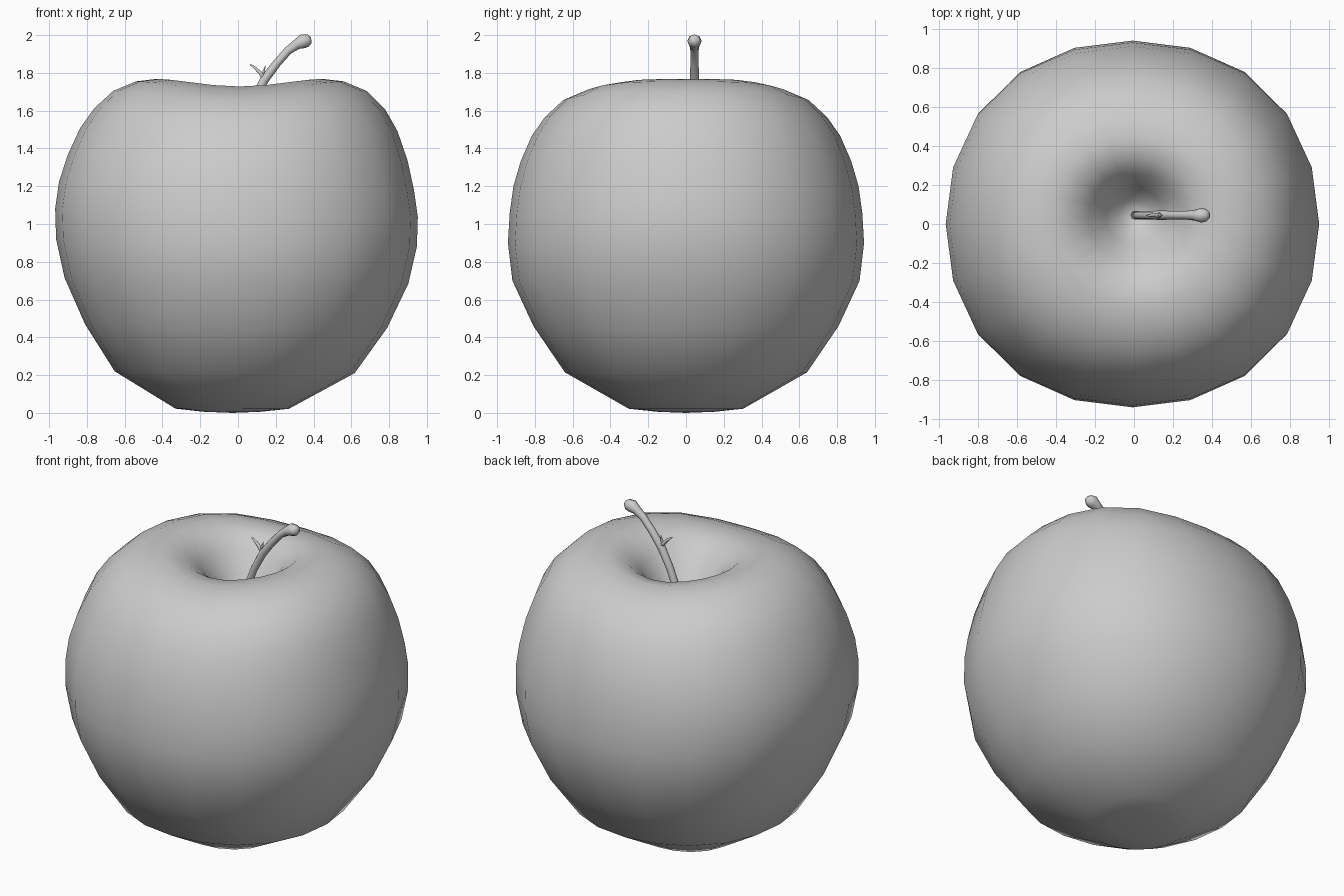
import bpy
import bmesh
from math import sin, cos, pi
from mathutils import Vector

cube = bpy.data.objects.get("Cube")
if cube:
    bpy.data.objects.remove(cube, do_unlink=True)

grey = bpy.data.materials.new("plain grey")
grey.use_nodes = True
colour = (0.6, 0.6, 0.6, 1)
grey.diffuse_color = colour
grey.node_tree.nodes["Principled BSDF"].inputs["Base Color"].default_value = colour


def loft(name, rings, start, end):
    """Skin closed rings of points, closing both ends with a fan."""
    bm = bmesh.new()
    loops = [[bm.verts.new(p) for p in ring] for ring in rings]
    n = len(loops[0])
    for a, b in zip(loops, loops[1:]):
        for i in range(n):
            j = (i + 1) % n
            bm.faces.new((a[i], a[j], b[j], b[i]))
    for loop, tip in ((loops[0], start), (loops[-1], end)):
        centre = bm.verts.new(tip)
        for i in range(n):
            bm.faces.new((loop[i], loop[(i + 1) % n], centre))
    bmesh.ops.recalc_face_normals(bm, faces=bm.faces[:])
    for f in bm.faces:
        f.smooth = True
    mesh = bpy.data.meshes.new(name)
    bm.to_mesh(mesh)
    bm.free()
    mesh.materials.append(grey)
    obj = bpy.data.objects.new(name, mesh)
    bpy.context.collection.objects.link(obj)


def tube(name, path, sides=8):
    """Round tube along (x, z, radius) points that bend in the xz plane."""
    pts = [Vector((x, 0.045, z)) for x, z, r in path]
    rings = []
    for i, p in enumerate(pts):
        t = (pts[min(i + 1, len(pts) - 1)] - pts[max(i - 1, 0)]).normalized()
        side = Vector((0, 1, 0))
        up = t.cross(side).normalized()
        rings.append([p + path[i][2] * (cos(2 * pi * k / sides) * side
                                        + sin(2 * pi * k / sides) * up)
                      for k in range(sides)])
    loft(name, rings, pts[0], pts[-1])


# Fruit body: radius and height from the base over the sides to the stem hollow
profile = [(0.15, 0.006), (0.30, 0.022), (0.635, 0.215), (0.80, 0.46),
           (0.91, 0.70), (0.955, 0.90), (0.96, 1.06), (0.94, 1.20), (0.90, 1.35),
           (0.84, 1.50), (0.77, 1.61), (0.67, 1.705), (0.55, 1.755), (0.44, 1.768),
           (0.33, 1.74), (0.235, 1.66), (0.15, 1.53), (0.075, 1.43)]
SEGMENTS = 20
rings = []
for row, (r, z) in enumerate(profile):
    upper = max(0, min(1, (z - 1.2) / 0.45))       # shoulders sag at front and back
    inner = max(0, row - 12) / 5                   # hollow sits slightly behind centre
    lower = max(0, 1 - z)                          # base is rounder and pushed to one side
    shift = -0.008 + 0.018 * upper - 0.025 * lower ** 4
    depth = 0.972 + 0.038 * min(1, lower * 4)
    ring = []
    for i in range(SEGMENTS):
        a = 2 * pi * i / SEGMENTS
        bulge = 1 + 0.028 * sin(2 * a) ** 2 * (1 - inner)
        sag = 0.05 * upper * (1 - inner) * sin(a) ** 4
        lean = 0.022 * min(1, z) * (1 - upper) * cos(a)
        ring.append((bulge * r * cos(a) + shift * (1 - inner),
                     bulge * depth * r * sin(a) + 0.05 * inner,
                     z - sag - lean))
    rings.append(ring)
loft("apple_body", rings, (-0.03, 0, 0), (0, 0.05, 1.40))

# Stem with a knobbed end
tube("stem", [(0, 1.38, 0.022), (0.03, 1.52, 0.022), (0.08, 1.65, 0.022),
              (0.14, 1.765, 0.024), (0.205, 1.85, 0.022), (0.265, 1.918, 0.022),
              (0.31, 1.95, 0.027), (0.345, 1.968, 0.038), (0.372, 1.972, 0.032),
              (0.388, 1.974, 0.016)])

# Small forked twig on the stem
tube("stem_twig", [(0.15, 1.765, 0.02), (0.122, 1.795, 0.012),
                   (0.095, 1.822, 0.009), (0.065, 1.845, 0.004)], 6)
tube("stem_twig_fork", [(0.128, 1.785, 0.012), (0.136, 1.81, 0.007),
                        (0.145, 1.838, 0.002)], 6)
